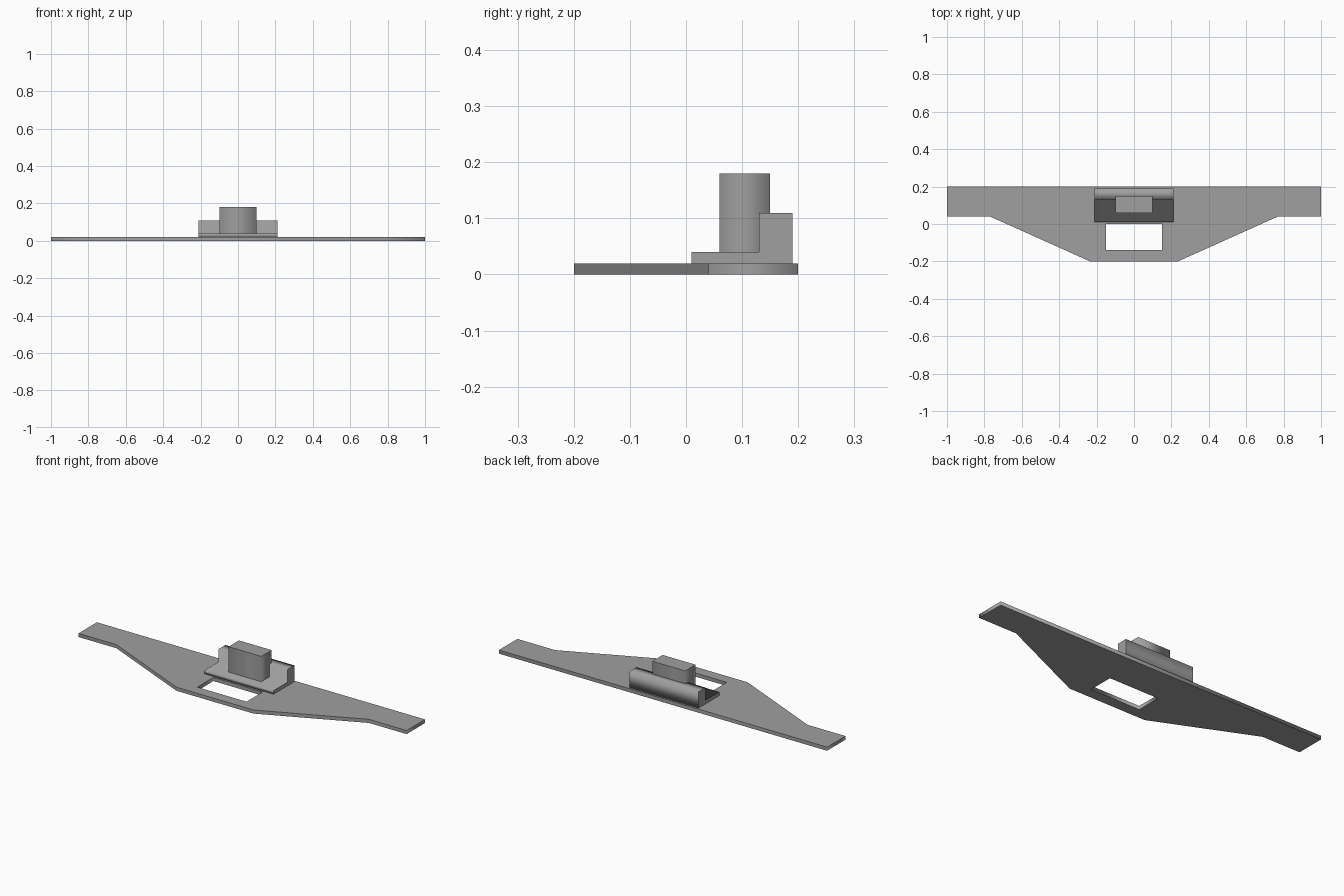
import bpy
from mathutils import Matrix

cube = bpy.data.objects.get("Cube")
if cube:
    bpy.data.objects.remove(cube, do_unlink=True)

GREY = (0.35, 0.35, 0.35, 1.0)
grey = bpy.data.materials.new("mid grey")
grey.use_nodes = True
grey.diffuse_color = GREY
grey.node_tree.nodes["Principled BSDF"].inputs["Base Color"].default_value = GREY


def extrude_outlines(name, outlines, depth, matrix):
    """Extrude closed 2D outlines symmetrically by depth; inner outlines become holes."""
    curve = bpy.data.curves.new(name, "CURVE")
    curve.dimensions = "2D"
    curve.fill_mode = "BOTH"
    curve.extrude = depth / 2
    for points in outlines:
        spline = curve.splines.new("POLY")
        spline.points.add(len(points) - 1)
        for point, (u, v) in zip(spline.points, points):
            point.co = (u, v, 0, 1)
        spline.use_cyclic_u = True
    curve.materials.append(grey)
    obj = bpy.data.objects.new(name, curve)
    bpy.context.collection.objects.link(obj)
    obj.matrix_world = matrix
    bpy.ops.object.select_all(action="DESELECT")
    obj.select_set(True)
    bpy.context.view_layer.objects.active = obj
    bpy.ops.object.convert(target="MESH")
    bpy.context.object.data.shade_flat()
    return bpy.context.object


def rectangle(x0, x1, y0, y1):
    return [(x0, y0), (x1, y0), (x1, y1), (x0, y1)]


# Flat tapered plate with a rectangular window
right_half = [(0.235, -0.2), (0.77, 0.04), (1, 0.04), (1, 0.2)]
left_half = [(-x, y) for x, y in reversed(right_half)]
extrude_outlines("wing_plate",
                 [right_half + left_half, rectangle(-0.15, 0.15, -0.14, 0)],
                 0.02, Matrix.Translation((0, 0, 0.01)))

# L-shaped bracket: its y-z side profile is extruded along x
side_on = Matrix(((0, 0, 1, 0), (1, 0, 0, 0), (0, 1, 0, 0), (0, 0, 0, 1)))
bracket = [(0.01, 0.02), (0.19, 0.02), (0.19, 0.11),
           (0.13, 0.11), (0.13, 0.04), (0.01, 0.04)]
extrude_outlines("bracket", [bracket], 0.42, side_on)

# Upright block standing on the bracket, overlapping its back wall
extrude_outlines("upright_block", [rectangle(-0.1, 0.1, 0.06, 0.15)],
                 0.14, Matrix.Translation((0, 0, 0.11)))
